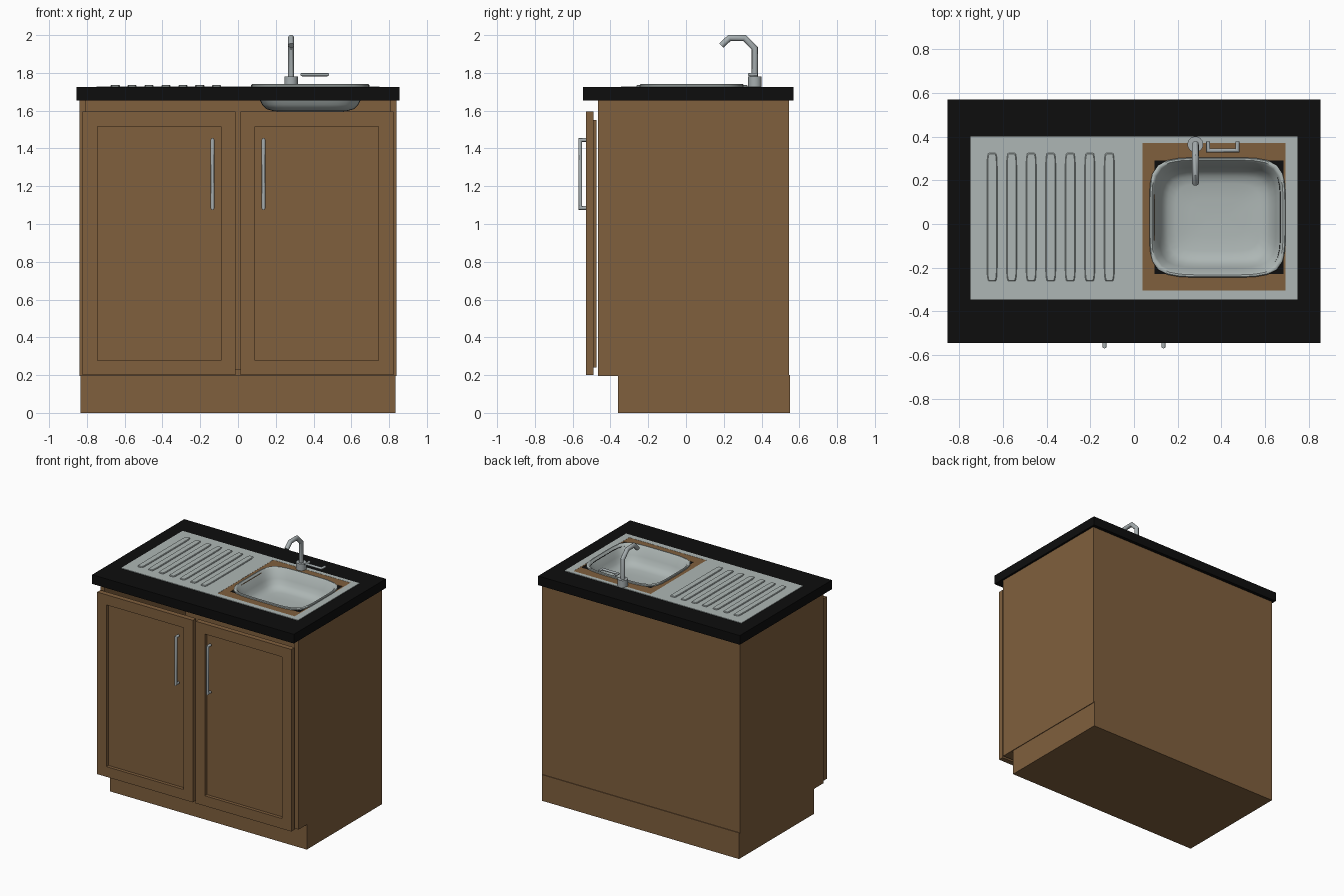
import bpy, bmesh, math
from mathutils import Vector

if "Cube" in bpy.data.objects:
    bpy.data.objects.remove(bpy.data.objects["Cube"])


def material(name, rgb):
    m = bpy.data.materials.new(name)
    m.diffuse_color = (*rgb, 1)
    m.use_nodes = True
    m.node_tree.nodes["Principled BSDF"].inputs["Base Color"].default_value = m.diffuse_color
    return m


WOOD = material("brown wood", (0.215, 0.115, 0.047))
BLACK = material("black worktop", (0.004, 0.004, 0.004))
STEEL = material("brushed steel", (0.42, 0.47, 0.46))
CHROME = material("handle metal", (0.38, 0.42, 0.43))


def finish(bm, name, mat, smooth=False):
    bmesh.ops.recalc_face_normals(bm, faces=bm.faces[:])
    me = bpy.data.meshes.new(name)
    bm.to_mesh(me)
    bm.free()
    me.materials.append(mat)
    ob = bpy.data.objects.new(name, me)
    bpy.context.collection.objects.link(ob)
    if smooth:
        bpy.ops.object.select_all(action='DESELECT')
        ob.select_set(True)
        bpy.context.view_layer.objects.active = ob
        bpy.ops.object.shade_smooth_by_angle(angle=math.radians(40))
    return ob


def boxes(name, mat, *spans):
    """One object made of boxes given as (x0, x1, y0, y1, z0, z1)."""
    bm = bmesh.new()
    for x0, x1, y0, y1, z0, z1 in spans:
        vs = bmesh.ops.create_cube(bm, size=1)["verts"]
        for v in vs:
            v.co = Vector((x0 if v.co.x < 0 else x1,
                           y0 if v.co.y < 0 else y1,
                           z0 if v.co.z < 0 else z1))
    return finish(bm, name, mat)


def ring(x0, x1, y0, y1, z, n=None, count=48):
    """Rectangle outline (n=None) or rounded superellipse outline."""
    pts = []
    for i in range(count):
        a = 2 * math.pi * i / count
        c, s = math.cos(a), math.sin(a)
        d = (abs(c) ** n + abs(s) ** n) ** (1 / n) if n else max(abs(c), abs(s))
        pts.append(((x0 + x1) / 2 + (x1 - x0) / 2 * c / d,
                    (y0 + y1) / 2 + (y1 - y0) / 2 * s / d, z))
    return pts


def loft(name, mat, rings, closed=False, cap=False, smooth=False):
    bm = bmesh.new()
    loops = [[bm.verts.new(p) for p in r] for r in rings]
    pairs = list(zip(loops, loops[1:]))
    if closed:
        pairs.append((loops[-1], loops[0]))
    for a, b in pairs:
        for i in range(len(a)):
            j = (i + 1) % len(a)
            bm.faces.new((a[i], a[j], b[j], b[i]))
    if cap:
        bm.faces.new(loops[-1])
    return finish(bm, name, mat, smooth)


def plate(name, mat, outer, inner, z0, z1, n=None):
    """Flat slab with a hole."""
    return loft(name, mat, [ring(*outer, z0), ring(*outer, z1),
                            ring(*inner, z1, n), ring(*inner, z0, n)], closed=True)


def tube(name, mat, pts, r, sides=12):
    """Mitred round bar along a polyline."""
    pts = [Vector(p) for p in pts]
    dirs = [(b - a).normalized() for a, b in zip(pts, pts[1:])]
    side = next(d.cross(e) for d, e in zip(dirs, dirs[1:]) if d.cross(e).length > 1e-4)
    side.normalize()
    bm = bmesh.new()
    loops = []
    for i, p in enumerate(pts):
        d0, d1 = dirs[max(i - 1, 0)], dirs[min(i, len(dirs) - 1)]
        t = (d0 + d1).normalized()
        up = side.cross(t) / t.dot(d0)
        loops.append([bm.verts.new(p + r * (math.cos(a) * side + math.sin(a) * up))
                      for a in (2 * math.pi * k / sides for k in range(sides))])
    for a, b in zip(loops, loops[1:]):
        for i in range(sides):
            j = (i + 1) % sides
            bm.faces.new((a[i], a[j], b[j], b[i]))
    bm.faces.new(loops[0])
    bm.faces.new(loops[-1])
    return finish(bm, name, mat, True)


# Cabinet: plinth and open-fronted carcass
boxes("plinth", WOOD, (-0.835, 0.835, -0.36, 0.55, 0, 0.2))
boxes("carcass", WOOD,
      (-0.84, -0.805, -0.465, 0.545, 0.195, 1.655),
      (0.805, 0.84, -0.465, 0.545, 0.195, 1.655),
      (-0.805, 0.805, 0.515, 0.545, 0.195, 1.655),
      (-0.805, 0.805, -0.465, 0.515, 0.195, 0.23))

# Two framed doors with handles
for side, tag in ((-1, "left"), (1, "right")):
    def span(a, b, *rest):
        return (min(side * a, side * b), max(side * a, side * b), *rest)
    boxes(tag + "_door_frame", WOOD,
          span(0.012, 0.09, -0.53, -0.49, 0.2, 1.595),
          span(0.745, 0.823, -0.53, -0.49, 0.2, 1.595),
          span(0.09, 0.745, -0.53, -0.49, 0.2, 0.278),
          span(0.09, 0.745, -0.53, -0.49, 1.517, 1.595))
    boxes(tag + "_door_panel", WOOD, span(0.05, 0.785, -0.505, -0.475, 0.24, 1.55))
    x = side * 0.135
    tube(tag + "_door_handle", CHROME,
         [(x, -0.528, 1.085), (x, -0.56, 1.085), (x, -0.56, 1.445), (x, -0.528, 1.445)], 0.01)

# Worktop with a rounded opening for the bowl
plate("worktop", BLACK, (-0.855, 0.855, -0.545, 0.57), (0.09, 0.67, -0.225, 0.285),
      1.655, 1.725, 5)

# Steel drainer sheet and the brown plate around the bowl
INSET = (0.04, 0.695, -0.305, 0.37)
plate("drainer_sheet", STEEL, (-0.75, 0.75, -0.345, 0.40), INSET, 1.724, 1.729)
plate("bowl_surround", WOOD, INSET, (0.095, 0.685, -0.23, 0.29), 1.724, 1.728)

# Drainer ridges
for i in range(7):
    cx = -0.65 + i * 0.0895
    rect = (cx - 0.024, cx + 0.024, -0.262, 0.325)
    top = (cx - 0.020, cx + 0.020, -0.258, 0.321)
    loft("drainer_ridge_%d" % (i + 1), STEEL,
         [ring(*rect, 1.727, 9), ring(*rect, 1.732, 9), ring(*top, 1.736, 9)], cap=True)


# Bowl: outside skin, rolled rim, inside skin
def bowl_ring(inset, z):
    return ring(0.07 + inset, 0.695 - inset, -0.245 + inset, 0.305 - inset, z, 5)


inside = [(0.012, 1.741), (0.02, 1.733), (0.045, 1.67), (0.062, 1.635),
          (0.085, 1.612), (0.12, 1.602), (0.19, 1.598), (0.25, 1.596)]
loft("sink_bowl_inside", STEEL,
     [bowl_ring(0.0, 1.728), bowl_ring(0.0, 1.737), bowl_ring(0.004, 1.741)]
     + [bowl_ring(d, z) for d, z in inside], cap=True, smooth=True)
loft("sink_bowl_outside", STEEL,
     [bowl_ring(max(d - 0.004, 0.012), z - 0.004) for d, z in inside[1:]],
     cap=True, smooth=True)

# Tap: base, spout and lever
loft("tap_base", CHROME,
     [ring(0.245, 0.317, 0.329, 0.401, z, 2, 24) for z in (1.727, 1.78)],
     cap=True, smooth=True)
tube("tap_spout", CHROME,
     [(0.281, 0.364, 1.75), (0.281, 0.364, 1.93), (0.281, 0.31, 1.985),
      (0.281, 0.23, 1.985), (0.281, 0.187, 1.945)], 0.016)
tube("tap_lever", CHROME,
     [(0.34, 0.378, 1.791), (0.34, 0.337, 1.791), (0.474, 0.337, 1.791),
      (0.474, 0.378, 1.791)], 0.009)
